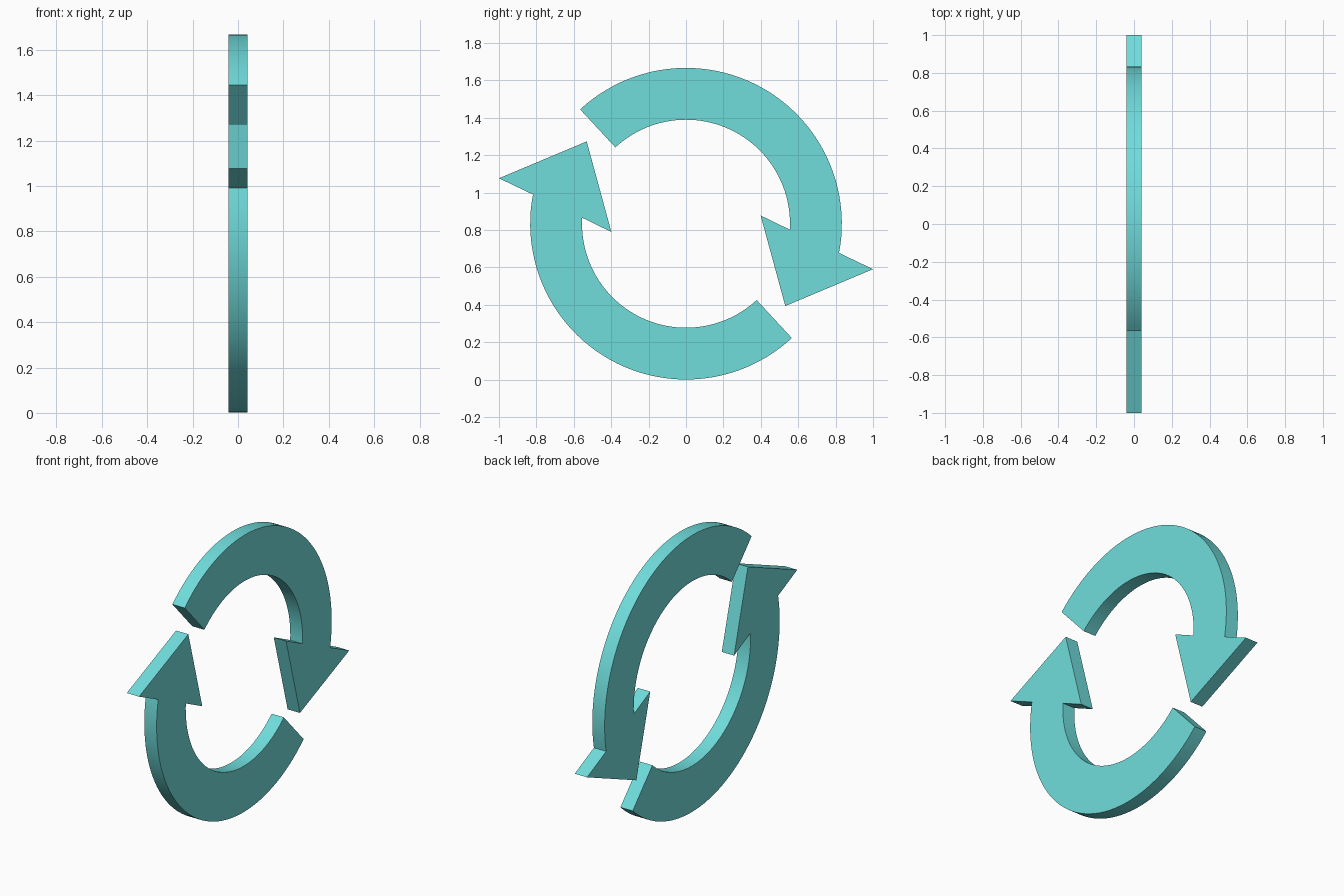
import bpy, bmesh
from math import cos, sin, radians

if "Cube" in bpy.data.objects:
    bpy.data.objects.remove(bpy.data.objects["Cube"])

CENTRE_Z, R_OUT, R_IN, HALF = 0.834, 0.833, 0.556, 0.041
STEPS = 48

mat = bpy.data.materials.new("turquoise")
mat.diffuse_color = (0.16, 0.72, 0.71, 1)
mat.use_nodes = True
mat.node_tree.nodes["Principled BSDF"].inputs["Base Color"].default_value = mat.diffuse_color


def arc(radius, start, end):
    """Points (y, z) along an arc, angles in degrees."""
    angles = [radians(start + (end - start) * i / STEPS) for i in range(STEPS + 1)]
    return [(radius * cos(a), radius * sin(a)) for a in angles]


def curved_arrow(name, sign):
    # Outline: outer arc, triangular head, inner arc back to the tail
    head = [(1.0, -0.243), (0.531, -0.44), (0.399, 0.044)]
    outline = arc(R_OUT, 132.8, -10.8) + head + arc(R_IN, -3.3, 132.8)
    bm = bmesh.new()
    face = bm.faces.new([bm.verts.new((-HALF, sign * y, sign * z)) for y, z in outline])
    # Thickness
    ext = bmesh.ops.extrude_face_region(bm, geom=[face])
    verts = [g for g in ext["geom"] if isinstance(g, bmesh.types.BMVert)]
    bmesh.ops.translate(bm, verts=verts, vec=(2 * HALF, 0, 0))
    bmesh.ops.recalc_face_normals(bm, faces=bm.faces)
    mesh = bpy.data.meshes.new(name)
    bm.to_mesh(mesh)
    bm.free()
    mesh.materials.append(mat)
    obj = bpy.data.objects.new(name, mesh)
    obj.location.z = CENTRE_Z
    bpy.context.collection.objects.link(obj)
    # Smooth rims, sharp edges
    bpy.ops.object.select_all(action='DESELECT')
    obj.select_set(True)
    bpy.context.view_layer.objects.active = obj
    bpy.ops.object.shade_smooth_by_angle(angle=radians(30))


# The lower arrow is the upper one turned half way round
curved_arrow("upper_arrow", 1)
curved_arrow("lower_arrow", -1)
